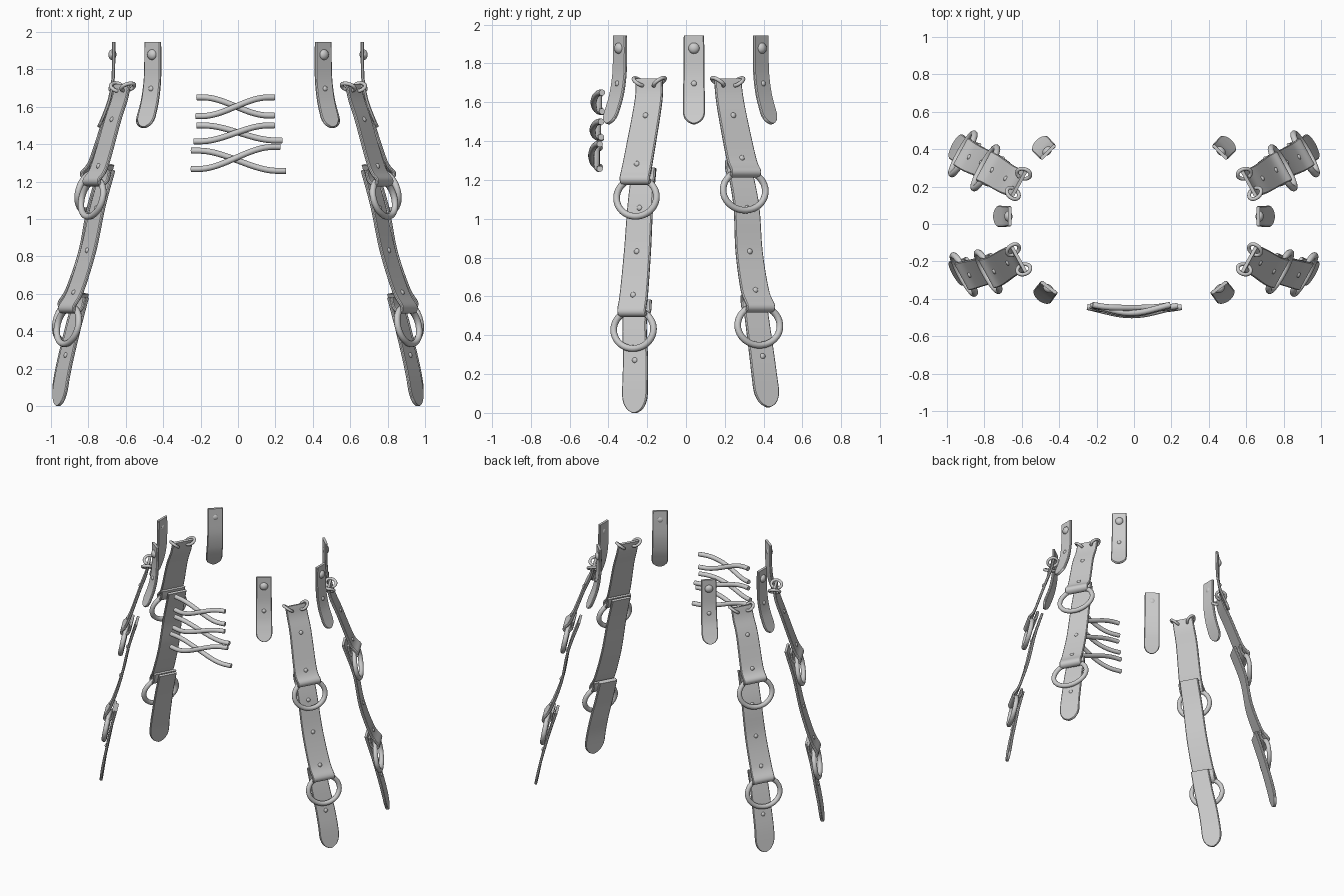
import bpy, bmesh, math
from mathutils import Vector as V

if "Cube" in bpy.data.objects:
    bpy.data.objects.remove(bpy.data.objects["Cube"])


def loft(name, rings, closed=False, mirror=False):
    """Skin a list of cross-section loops, capped or closed."""
    bm = bmesh.new()
    rows = [[bm.verts.new(p) for p in r] for r in rings]
    n = len(rows[0])
    pairs = list(zip(rows, rows[1:])) + ([(rows[-1], rows[0])] if closed else [])
    for a, b in pairs:
        for i in range(n):
            j = (i + 1) % n
            bm.faces.new((a[i], a[j], b[j], b[i]))
    if not closed:
        bm.faces.new(rows[0])
        bm.faces.new(rows[-1])
    return finish(name, bm, mirror)


def finish(name, bm, mirror):
    bmesh.ops.recalc_face_normals(bm, faces=bm.faces)
    me = bpy.data.meshes.new(name)
    bm.to_mesh(me)
    bm.free()
    ob = bpy.data.objects.new(name, me)
    bpy.context.collection.objects.link(ob)
    bpy.ops.object.select_all(action='DESELECT')
    ob.select_set(True)
    bpy.context.view_layer.objects.active = ob
    bpy.ops.object.shade_smooth_by_angle(angle=math.radians(40))
    if mirror:
        mod = ob.modifiers.new("mirror", 'MIRROR')
        mod.use_mirror_merge = False
    return ob


def spline(pts, steps):
    """Smooth path through the points."""
    p = [V(q) for q in pts]
    p = [2 * p[0] - p[1]] + p + [2 * p[-1] - p[-2]]
    out = []
    for i in range(1, len(p) - 2):
        a, b, c, d = p[i - 1:i + 3]
        for k in range(steps):
            t = k / steps
            out.append(0.5 * (2 * b + (c - a) * t + (2 * a - 5 * b + 4 * c - d) * t * t
                              + (3 * b - a - 3 * c + d) * t ** 3))
    return out + [p[-2]]


def tangents(path, closed=False):
    n = len(path)
    if closed:
        return [(path[(i + 1) % n] - path[i - 1]).normalized() for i in range(n)]
    return [(path[min(i + 1, n - 1)] - path[max(i - 1, 0)]).normalized() for i in range(n)]


def tube(name, path, r, ref, closed=False, mirror=False, sides=12):
    rings = []
    for p, t in zip(path, tangents(path, closed)):
        a = t.cross(ref).normalized()
        b = a.cross(t)
        rings.append([p + r * (a * math.cos(2 * math.pi * k / sides) + b * math.sin(2 * math.pi * k / sides))
                      for k in range(sides)])
    loft(name, rings, closed, mirror)


def oval_ring(name, c, w, u, a, b, r, steps=48):
    path = [c + w * a * math.cos(2 * math.pi * k / steps) + u * b * math.sin(2 * math.pi * k / steps)
            for k in range(steps)]
    tube(name, path, r, w.cross(u).normalized(), True, True)


def rivet(name, p, n, r):
    bm = bmesh.new()
    bmesh.ops.create_uvsphere(bm, u_segments=16, v_segments=10, radius=r)
    q = n.to_track_quat('Z', 'Y')
    for v in bm.verts:
        v.co = p + q @ V((v.co.x, v.co.y, v.co.z * 0.75))
    finish(name, bm, True)


def ribbon(name, pts, w, w0, w1, tip=0, rivets=(), th=0.018):
    """Leather strip along a path, w = width direction; rivets = (height, radius)."""
    path = spline(pts, 14)
    tan = tangents(path)
    dist = [0]
    for a, b in zip(path, path[1:]):
        dist.append(dist[-1] + (b - a).length)
    total, e, c = dist[-1], th / 2, 0.005
    rings = []
    for p, t, d in zip(path, tan, dist):
        n = t.cross(w).normalized()
        h = (w0 + (w1 - w0) * d / total) / 2
        if tip and d > total - tip:
            k = (d - total + tip) / tip
            h = max(h * math.sqrt(max(0, 1 - k ** 2.2)), 0.012)
        prof = [(-h, -e + c), (-h + c, -e), (h - c, -e), (h, -e + c),
                (h, e - c), (h - c, e), (-h + c, e), (-h, e - c)]
        rings.append([p + w * x + n * y for x, y in prof])
    loft(name, rings, mirror=True)
    for z, r in rivets:
        i = next(i for i, p in enumerate(path) if p.z <= z)
        n = tan[i].cross(w).normalized()
        rivet(name + "_rivet", path[i] + n * 0.007, n, r)


def fold(c, n, u):
    """Points that wrap a strap end around a ring's wire."""
    return [c + n * 0.026, c - u * 0.026, c - n * 0.026, c - n * 0.027 + u * 0.055]


# Long hanging straps: upper, middle and lower piece joined by rings
def long_strap(name, side, ring1, ring2, up, mid, low, a, b, rz):
    n = V((0.877, 0.48 * side, 0)).normalized()
    w = V((-n.y, n.x, 0))
    u1 = V((-0.2, -0.04 * side, 0.97)).normalized()
    u2 = V((-0.18, -0.03 * side, 0.97)).normalized()
    ring1, ring2 = V(ring1), V(ring2)
    s = 0.015
    ribbon(name + "_upper", [V(p) for p in up] + fold(ring1 + u1 * b, n, u1), w, 0.155, 0.18,
           rivets=[(z, s) for z in rz[:2]])
    ribbon(name + "_middle", [V(p) for p in mid] + fold(ring2 + u2 * b, n, u2), w, 0.14, 0.17,
           rivets=[(z, s) for z in rz[2:5]])
    ribbon(name + "_lower", low, w, 0.135, 0.15, 0.11, [(rz[5], s)])
    oval_ring(name + "_ring_upper", ring1, w, u1, a, b, 0.017)
    oval_ring(name + "_ring_lower", ring2, w, u2, a, b, 0.017)
    # small rings hooked through the two top corners
    t = (V(up[0]) - V(up[1])).normalized()
    for k in (-1, 1):
        diag = (w * k * 0.75 + t * 0.6).normalized()
        oval_ring(name + "_corner_ring", V(up[0]) + w * k * 0.06 - t * 0.015, diag, n, 0.033, 0.036, 0.01, 28)


long_strap("front_strap", -1, (0.78, -0.255, 1.11), (0.91, -0.27, 0.43),
           [(0.615, -0.19, 1.72), (0.632, -0.19, 1.64), (0.668, -0.205, 1.53), (0.74, -0.25, 1.28)],
           [(0.695, -0.215, 1.26), (0.748, -0.235, 1.07), (0.80, -0.25, 0.83), (0.868, -0.268, 0.615)],
           [(0.835, -0.26, 0.58), (0.875, -0.265, 0.43), (0.912, -0.26, 0.28),
            (0.94, -0.262, 0.15), (0.963, -0.265, 0.0)],
           0.117, 0.10, (1.53, 1.28, 1.065, 0.83, 0.615, 0.28))
long_strap("back_strap", 1, (0.795, 0.30, 1.145), (0.915, 0.375, 0.45),
           [(0.615, 0.215, 1.72), (0.635, 0.222, 1.64), (0.68, 0.24, 1.53), (0.752, 0.285, 1.31)],
           [(0.70, 0.27, 1.29), (0.765, 0.31, 1.07), (0.81, 0.325, 0.83), (0.875, 0.355, 0.63)],
           [(0.835, 0.35, 0.60), (0.878, 0.37, 0.45), (0.914, 0.39, 0.30),
            (0.94, 0.405, 0.18), (0.963, 0.425, 0.03)],
           0.124, 0.103, (1.53, 1.31, 1.07, 0.83, 0.63, 0.30))

# Short riveted tabs around the top
TAB = [(0, 1.945), (0.0, 1.85), (0.004, 1.74), (0.022, 1.64), (0.05, 1.56), (0.08, 1.49)]
for name, x, y, nx, ny in (("front_tab", 0.455, -0.34, 0.6, -0.8),
                           ("side_tab", 0.665, 0.041, 1, 0),
                           ("back_tab", 0.46, 0.385, 0.7, 0.714)):
    n = V((nx, ny, 0)).normalized()
    ribbon(name, [V((x, y, z)) + n * d for d, z in TAB], V((-n.y, n.x, 0)), 0.105, 0.115, 0.07,
           [(1.885, 0.029), (1.70, 0.015)])

# Crossed laces: (left x, left z, right x, right z, front offset)
LACES = [(-0.22, 1.65, 0.195, 1.553, 0.0), (-0.225, 1.55, 0.195, 1.65, 0.0),
         (-0.22, 1.50, 0.235, 1.42, -0.005), (-0.235, 1.415, 0.195, 1.50, -0.005),
         (-0.25, 1.365, 0.255, 1.257, -0.012), (-0.25, 1.267, 0.225, 1.385, -0.012)]
for i, (x0, z0, x1, z1, dy) in enumerate(LACES):
    over = -0.014 if i % 2 else 0.014
    path = []
    for k in range(25):
        t = k / 24
        s = min(max((t - 0.08) / 0.84, 0), 1)
        s = s * s * (3 - 2 * s)
        y = -0.432 + dy - 0.03 * math.sin(math.pi * t) + over * math.sin(math.pi * t) ** 2
        path.append(V((x0 + (x1 - x0) * t, y, z0 + (z1 - z0) * s)))
    tube("lace", path, 0.016, V((0, 1, 0)))
